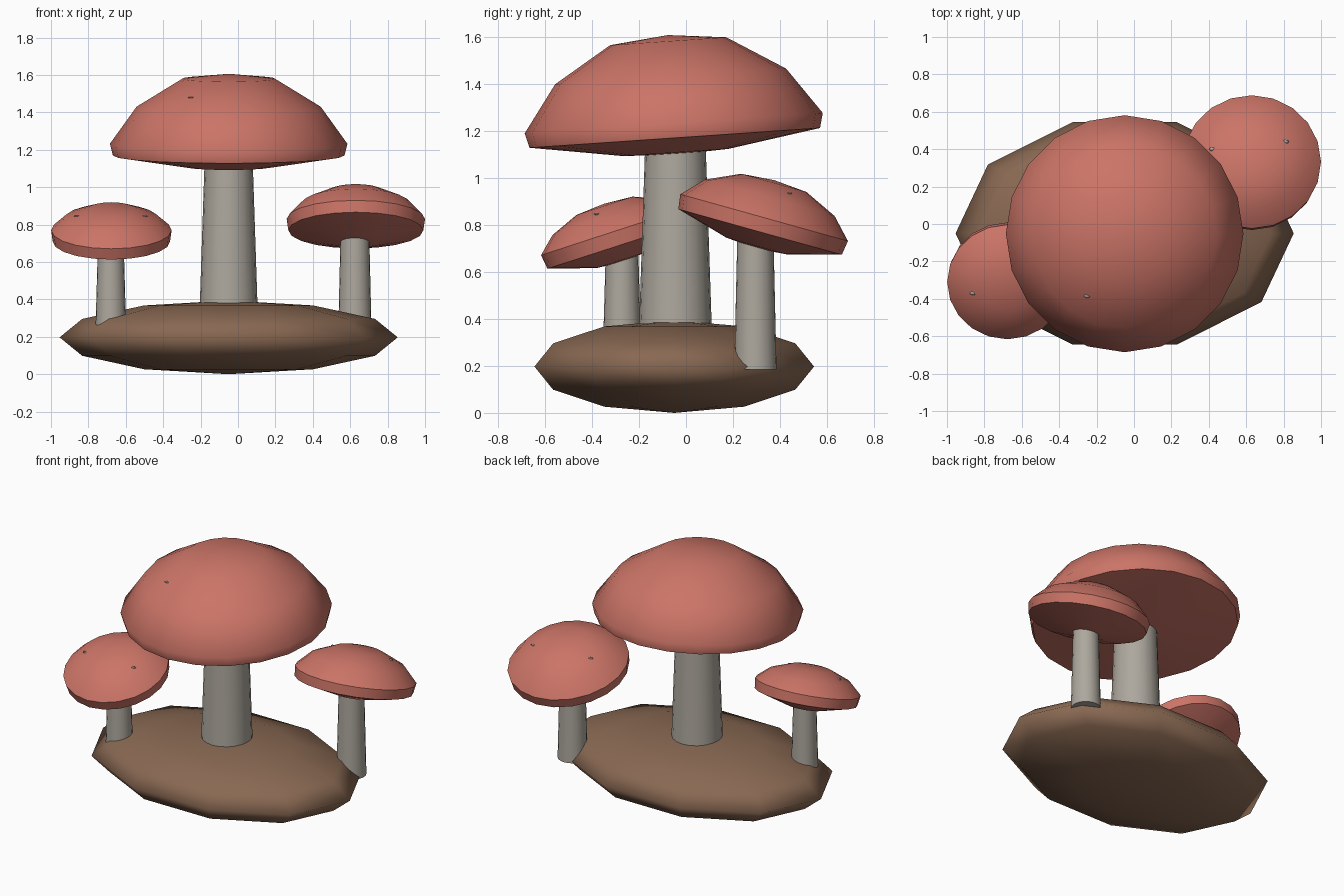
import bpy, bmesh
from math import radians, sin, cos, tau
from mathutils import Matrix, Vector
from mathutils.bvhtree import BVHTree

default = bpy.data.objects.get("Cube")
if default:
    bpy.data.objects.remove(default, do_unlink=True)


def material(name, rgb):
    m = bpy.data.materials.new(name)
    m.use_nodes = True
    m.diffuse_color = (*rgb, 1)
    m.node_tree.nodes["Principled BSDF"].inputs["Base Color"].default_value = (*rgb, 1)
    return m


RED = material("cap red", (0.60, 0.175, 0.135))
GREY = material("stem grey", (0.42, 0.39, 0.34))
BROWN = material("earth brown", (0.25, 0.14, 0.085))


def finish(name, bm, mat, angle=180):
    bmesh.ops.recalc_face_normals(bm, faces=bm.faces)
    mesh = bpy.data.meshes.new(name)
    bm.to_mesh(mesh)
    bm.free()
    mesh.materials.append(mat)
    obj = bpy.data.objects.new(name, mesh)
    bpy.context.collection.objects.link(obj)
    bpy.ops.object.select_all(action="DESELECT")
    obj.select_set(True)
    bpy.context.view_layer.objects.active = obj
    bpy.ops.object.shade_smooth_by_angle(angle=radians(angle))


def lathe(profile, sides):
    """Revolve (radius, height) points about z; zero radius makes a pole."""
    bm = bmesh.new()
    rings = []
    for r, h in profile:
        count = sides if r else 1
        rings.append([bm.verts.new((r * cos(tau * i / sides), r * sin(tau * i / sides), h))
                      for i in range(count)])
    for a, b in zip(rings, rings[1:]):
        for i in range(sides):
            j = (i + 1) % sides
            quad = [a[i % len(a)], a[j % len(a)], b[j % len(b)], b[i % len(b)]]
            bm.faces.new(list(dict.fromkeys(quad)))
    return bm


def stem(name, x, y, bottom, top, r_bottom, r_top):
    bm = lathe([(0, bottom), (r_bottom, bottom), (r_top, top), (0, top)], 20)
    bm.transform(Matrix.Translation((x, y, 0)))
    finish(name, bm, GREY, 50)


def cap(name, centre, radius, dome, tilt, spots):
    # shallow underside, narrow rim band, faceted dome
    shape = [(0, -0.135), (0.355 * radius, -0.125), (0.975 * radius, -0.063), (radius, 0),
             (0.775 * radius, 0.53 * dome), (0.39 * radius, 0.93 * dome), (0, dome)]
    bm = lathe(shape, 20)
    bm.transform(Matrix.Translation(centre) @ Matrix.Rotation(radians(tilt), 4, "X"))
    tree = BVHTree.FromBMesh(bm)
    # small flecks lying on the dome
    for i, (x, y) in enumerate(spots):
        point, normal, _, _ = tree.ray_cast(Vector((x, y, 3)), Vector((0, 0, -1)))
        fleck = bmesh.new()
        bmesh.ops.create_icosphere(fleck, subdivisions=1, radius=0.02)
        fleck.transform(Matrix.Translation(point) @ normal.to_track_quat("Z", "Y").to_matrix().to_4x4()
                        @ Matrix.Diagonal((1, 0.6, 0.2, 1)))
        finish(f"{name}_fleck_{i + 1}", fleck, GREY)
    finish(name, bm, RED, 50)


# mound of earth
mound = bmesh.new()
bmesh.ops.create_uvsphere(mound, u_segments=10, v_segments=6, radius=1)
mound.transform(Matrix.Translation((-0.05, -0.05, 0.197)) @ Matrix.Diagonal((0.904, 0.625, 0.197, 1))
                @ Matrix.Rotation(radians(18), 4, "Z"))
finish("ground_mound", mound, BROWN)

# stems
stem("main_stem", -0.05, -0.045, 0.2, 1.25, 0.16, 0.125)
stem("left_stem", 0.625, 0.295, 0.185, 0.83, 0.09, 0.075)
stem("right_stem", -0.68, -0.272, 0.2, 0.77, 0.083, 0.067)

# caps
cap("main_cap", (-0.05, -0.052, 1.232), 0.635, 0.375, 3.9, [(-0.25, -0.385)])
cap("left_cap", (0.63, 0.332, 0.83), 0.37, 0.165, -15.6, [(0.42, 0.40), (0.81, 0.44)])
cap("right_cap", (-0.677, -0.31, 0.77), 0.322, 0.125, 18, [(-0.86, -0.37), (-0.50, -0.38)])
